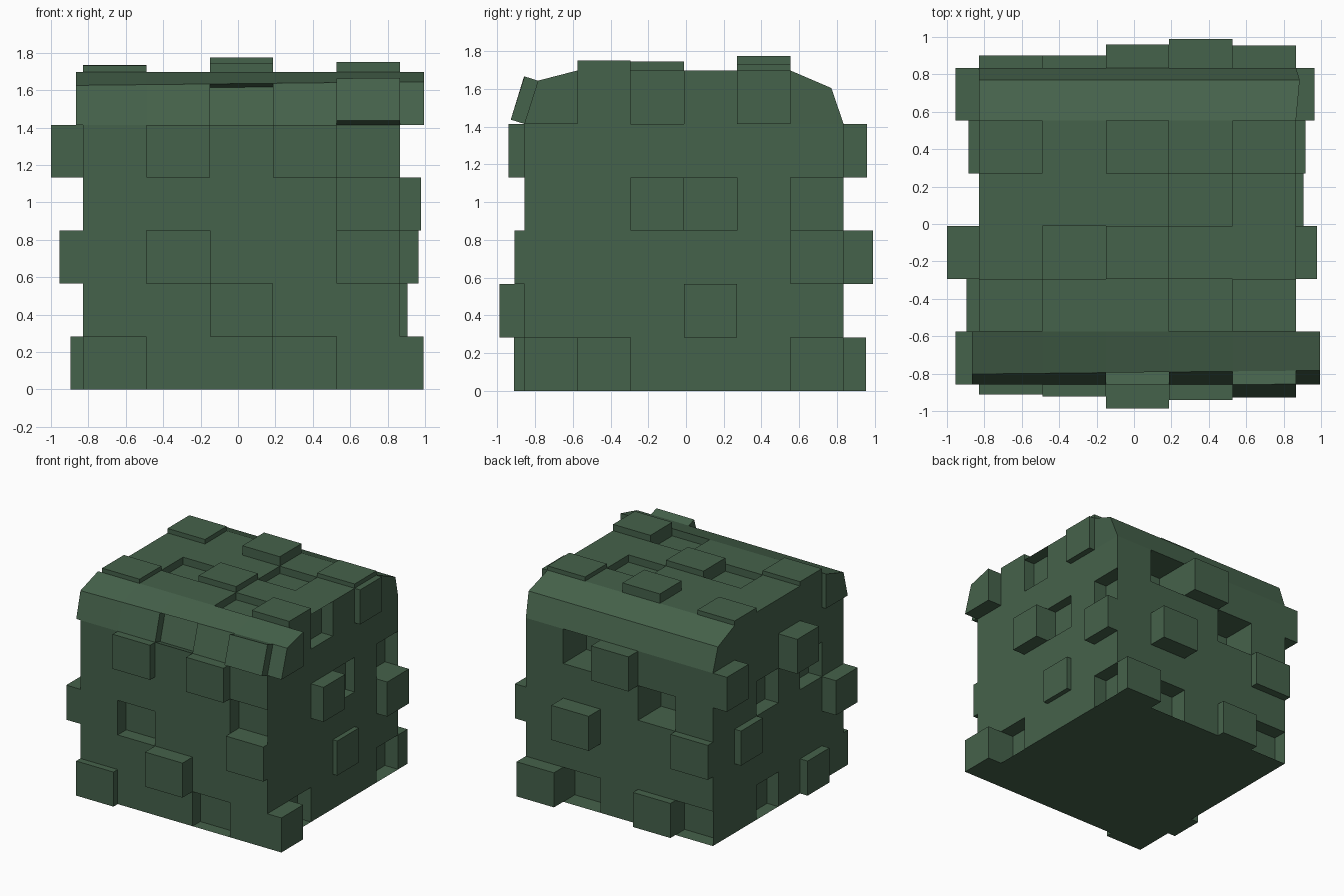
import bpy, bmesh
from mathutils import Vector

if "Cube" in bpy.data.objects:
    bpy.data.objects.remove(bpy.data.objects["Cube"])

# Block body: a 5 x 6 x 6 cell box with softened front and back top edges
NX, NY, NZ = 5, 6, 6
X0, X1, Y0, Y1, H = -0.828, 0.866, -0.857, 0.835, 1.698

bm = bmesh.new()
points = {}


def point(i, j, k):
    """Grid vertex on the body surface, with the upper edges pulled inwards."""
    if (i, j, k) not in points:
        t = i / NX
        x = X0 + (X1 - X0) * t
        y = Y0 + (Y1 - Y0) * j / NY
        z = H * k / NZ
        if k == NZ and j == 0:
            y, z = -0.802 + 0.018 * t, 1.626 + 0.018 * t
        if k == NZ and j == NY:
            y, z = 0.77, 1.605
            if i == NX:
                x += 0.02
        points[i, j, k] = bm.verts.new((x, y, z))
    return points[i, j, k]


faces = {}


def side(name, na, nb, place):
    for a in range(na):
        for b in range(nb):
            ring = [(a, b), (a + 1, b), (a + 1, b + 1), (a, b + 1)]
            faces[name, a, b] = bm.faces.new([point(*place(*q)) for q in ring])


side("front", NX, NZ, lambda a, b: (a, 0, b))
side("back", NX, NZ, lambda a, b: (a, NY, b))
side("left", NY, NZ, lambda a, b: (0, a, b))
side("right", NY, NZ, lambda a, b: (NX, a, b))
side("top", NX, NY, lambda a, b: (a, b, NZ))
side("bottom", NX, NY, lambda a, b: (a, b, 0))
bmesh.ops.recalc_face_normals(bm, faces=bm.faces[:])
bm.normal_update()

# Raised (+) and sunken (-) cells: column, row, depth
relief = {
    "front": [(0, 0, .055), (3, 0, -.10), (2, 1, .13), (1, 2, -.11),
              (4, 2, .053), (4, 3, -.12), (1, 4, .065), (3, 4, .083),
              (2, 5, -.07), (4, 5, .075)],
    "back": [(0, 0, -.12), (1, 0, .065), (3, 0, -.15), (4, 0, .12),
             (0, 2, .065), (3, 2, .155), (1, 3, -.30), (2, 4, .125),
             (0, 4, .0), (3, 4, -.30)],
    "left": [(1, 0, .068), (3, 0, -.10), (0, 2, .127), (4, 2, .058),
             (1, 3, -.12), (3, 3, -.12), (2, 4, .172), (5, 4, .127),
             (0, 5, .037)],
    "right": [(0, 0, .127), (1, 0, -.12), (5, 0, -.12), (3, 1, .04),
              (5, 2, .098), (2, 3, .113), (3, 3, -.08), (5, 3, -.12),
              (0, 5, .128), (2, 5, -.10), (4, 5, .05)],
    "top": [(0, 1, .035), (3, 1, -.06), (4, 1, .052), (1, 2, -.06),
            (2, 2, .048), (3, 3, -.06), (0, 4, .037), (2, 4, .077),
            (4, 4, .035)],
}
for name, cells in relief.items():
    for a, b, depth in cells:
        if not depth:
            continue
        face = faces[name, a, b]
        move = Vector(face.normal) * depth
        new = bmesh.ops.extrude_discrete_faces(bm, faces=[face])["faces"][0]
        bmesh.ops.translate(bm, verts=new.verts[:], vec=move)
bm.normal_update()

mesh = bpy.data.meshes.new("leafy_block")
bm.to_mesh(mesh)
bm.free()

# One flat foliage green
green = bpy.data.materials.new("dark green")
green.diffuse_color = (0.06, 0.122, 0.070, 1)
green.use_nodes = True
green.node_tree.nodes["Principled BSDF"].inputs["Base Color"].default_value = green.diffuse_color
mesh.materials.append(green)

block = bpy.data.objects.new("leafy_block", mesh)
bpy.context.collection.objects.link(block)
